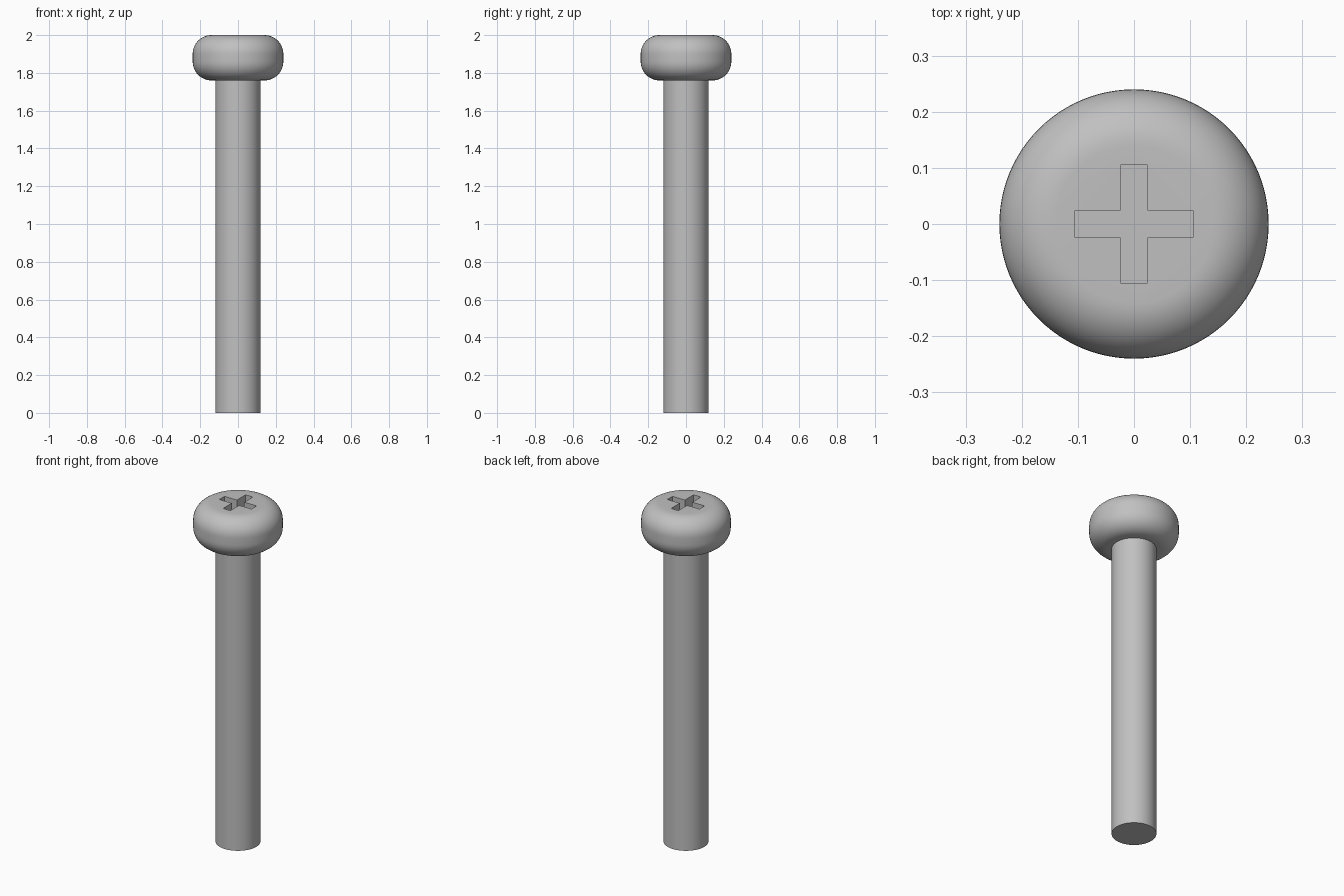
import bpy, bmesh, math

cube = bpy.data.objects.get("Cube")
if cube:
    bpy.data.objects.remove(cube, do_unlink=True)

SEGMENTS = 96
HEAD_R, HEAD_BOTTOM, TOP, FILLET = 0.24, 1.76, 2.0, 0.1
SHAFT_R = 0.12
SLOT_REACH, SLOT_HALF, SLOT_DEPTH = 0.105, 0.024, 0.1

steel = bpy.data.materials.new("steel grey")
steel.use_nodes = True
steel.diffuse_color = (0.53, 0.53, 0.53, 1)
steel.node_tree.nodes["Principled BSDF"].inputs["Base Color"].default_value = steel.diffuse_color


def make_object(name, bm):
    bmesh.ops.recalc_face_normals(bm, faces=bm.faces)
    mesh = bpy.data.meshes.new(name)
    bm.to_mesh(mesh)
    bm.free()
    mesh.materials.append(steel)
    obj = bpy.data.objects.new(name, mesh)
    bpy.context.collection.objects.link(obj)
    return obj


def lathe(name, profile):
    """Stack one ring per (radius, height) and cap both ends."""
    bm = bmesh.new()
    angles = [math.tau * i / SEGMENTS for i in range(SEGMENTS)]
    rings = [[bm.verts.new((r * math.cos(a), r * math.sin(a), z)) for a in angles]
             for r, z in profile]
    for low, high in zip(rings, rings[1:]):
        for i in range(SEGMENTS):
            j = (i + 1) % SEGMENTS
            bm.faces.new((low[i], low[j], high[j], high[i]))
    bm.faces.new(rings[0][::-1])
    bm.faces.new(rings[-1])
    return make_object(name, bm)


def fillet(center_z, start):
    """Quarter-round profile from the start angle upwards."""
    steps = 12
    arc = [start + math.pi / 2 * i / steps for i in range(steps + 1)]
    return [(HEAD_R - FILLET + FILLET * math.cos(a), center_z + FILLET * math.sin(a)) for a in arc]


# Shaft and rounded head
shaft = lathe("shaft", [(SHAFT_R, 0), (SHAFT_R, HEAD_BOTTOM + 0.02)])
head = lathe("head", fillet(HEAD_BOTTOM + FILLET, -math.pi / 2) + fillet(TOP - FILLET, 0))

# Cross-shaped cutter for the drive recess
bm = bmesh.new()
outline = []
for quarter in range(4):
    c, s = round(math.cos(quarter * math.pi / 2)), round(math.sin(quarter * math.pi / 2))
    for x, y in ((SLOT_REACH, -SLOT_HALF), (SLOT_REACH, SLOT_HALF), (SLOT_HALF, SLOT_HALF)):
        outline.append(bm.verts.new((x * c - y * s, x * s + y * c, TOP - SLOT_DEPTH)))
floor = bm.faces.new(outline)
walls = bmesh.ops.extrude_face_region(bm, geom=[floor])
bmesh.ops.translate(bm, vec=(0, 0, SLOT_DEPTH + 0.1),
                    verts=[v for v in walls["geom"] if isinstance(v, bmesh.types.BMVert)])
cutter = make_object("recess_cutter", bm)

# Cut the recess into the head
cut = head.modifiers.new("cross recess", "BOOLEAN")
cut.operation = "DIFFERENCE"
cut.solver = "EXACT"
cut.object = cutter
bpy.ops.object.select_all(action="DESELECT")
bpy.context.view_layer.objects.active = head
head.select_set(True)
bpy.ops.object.modifier_apply(modifier=cut.name)
bpy.data.objects.remove(cutter, do_unlink=True)

# Smooth shading with crisp rims
shaft.select_set(True)
bpy.ops.object.shade_smooth_by_angle(angle=math.radians(30))
